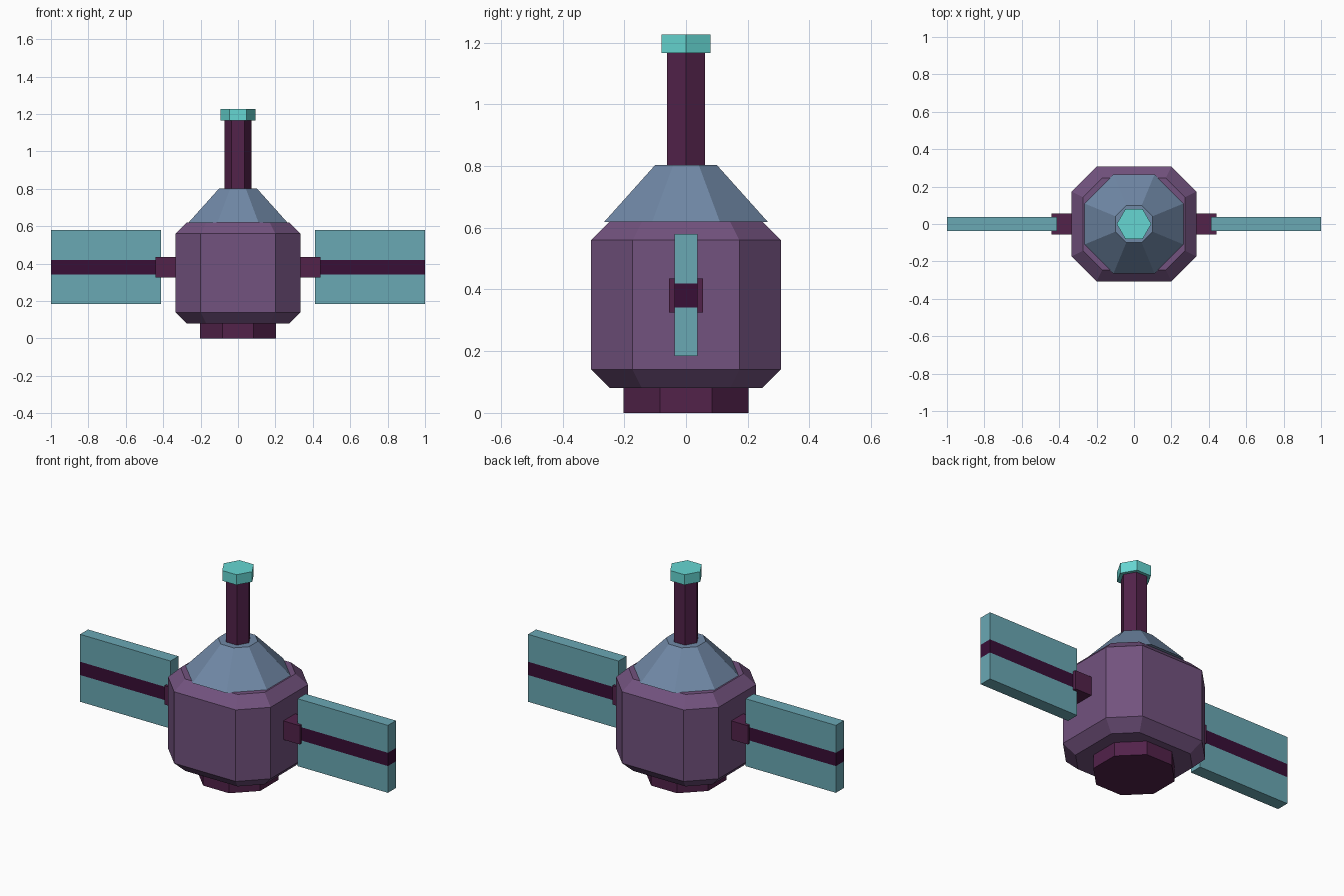
import bpy
import bmesh
from math import pi, cos, sin

if "Cube" in bpy.data.objects:
    bpy.data.objects.remove(bpy.data.objects["Cube"], do_unlink=True)


def material(name, rgb):
    """Flat material from 0-255 display values, stored as linear."""
    lin = [((c / 255 + 0.055) / 1.055) ** 2.4 for c in rgb]
    mat = bpy.data.materials.new(name)
    mat.use_nodes = True
    mat.diffuse_color = (*lin, 1)
    mat.node_tree.nodes["Principled BSDF"].inputs["Base Color"].default_value = (*lin, 1)
    return mat


PURPLE = material("muted purple", (114, 82, 126))
MAROON = material("dark maroon", (82, 34, 74))
STRIPE = material("deep plum", (56, 14, 54))
SLATE = material("slate blue", (112, 136, 166))
TEAL = material("dusty teal", (106, 168, 180))
AQUA = material("bright aqua", (102, 214, 210))


def loft(name, rings, mats, rule=None):
    """Join equal-sized rings of points into a closed, flat-faced solid."""
    bm = bmesh.new()
    loops = [[bm.verts.new(p) for p in ring] for ring in rings]
    for a, b in zip(loops, loops[1:]):
        for i in range(len(a)):
            j = (i + 1) % len(a)
            bm.faces.new((a[i], a[j], b[j], b[i]))
    bm.faces.new(loops[0][::-1])
    bm.faces.new(loops[-1])
    bmesh.ops.recalc_face_normals(bm, faces=bm.faces)
    if rule:
        for f in bm.faces:
            f.material_index = rule(f)
    mesh = bpy.data.meshes.new(name)
    bm.to_mesh(mesh)
    bm.free()
    for m in mats:
        mesh.materials.append(m)
    obj = bpy.data.objects.new(name, mesh)
    bpy.context.collection.objects.link(obj)
    return obj


def polygon(sides, apothem, z, turn=0.0):
    r = apothem / cos(pi / sides)
    angles = [turn + 2 * pi * i / sides for i in range(sides)]
    return [(r * cos(a), r * sin(a), z) for a in angles]


def cut_rect(x, y, cx, cy, z):
    """Rectangle with cut corners; x, y half sizes and cx, cy flat half lengths."""
    quarter = [(x, cy), (cx, y)]
    left = [(-a, b) for a, b in reversed(quarter)]
    upper = quarter + left
    return [(a, b, z) for a, b in upper + [(-a, -b) for a, b in upper]]


def rect(x, y, z):
    return [(x0, y0, z) for x0, y0 in ((x[0], -y), (x[1], -y), (x[1], y), (x[0], y))]


# Hull with chamfered top and bottom
wide = (0.333, 0.307, 0.2, 0.173)
narrow = (0.273, 0.247, 0.17, 0.143)
loft("hull", [cut_rect(*narrow, 0.08), cut_rect(*wide, 0.14),
              cut_rect(*wide, 0.56), cut_rect(*narrow, 0.62)], [PURPLE])

# Base plug, cone, mast and cap
loft("base_plug", [polygon(8, 0.203, 0, pi / 8), polygon(8, 0.203, 0.09, pi / 8)], [MAROON])
loft("nose_cone", [polygon(8, 0.265, 0.619, pi / 8), polygon(8, 0.1, 0.803, pi / 8)], [SLATE])
loft("mast", [polygon(6, 0.062, 0.79), polygon(6, 0.062, 1.17)], [MAROON])
loft("mast_cap", [polygon(6, 0.08, 1.166), polygon(6, 0.08, 1.226)], [AQUA])


# Side arms and panels, the middle band of each panel striped
def stripe(face):
    return int(abs(face.calc_center_median().z - 0.38) < 0.01)


for side, s in (("left", 1), ("right", -1)):
    arm = sorted((0.3 * s, 0.44 * s))
    span = sorted((0.413 * s, s))
    loft(side + "_arm", [rect(arm, 0.055, z) for z in (0.325, 0.435)], [MAROON])
    loft(side + "_panel", [rect(span, 0.037, z) for z in (0.184, 0.341, 0.419, 0.58)],
         [TEAL, STRIPE], stripe)
